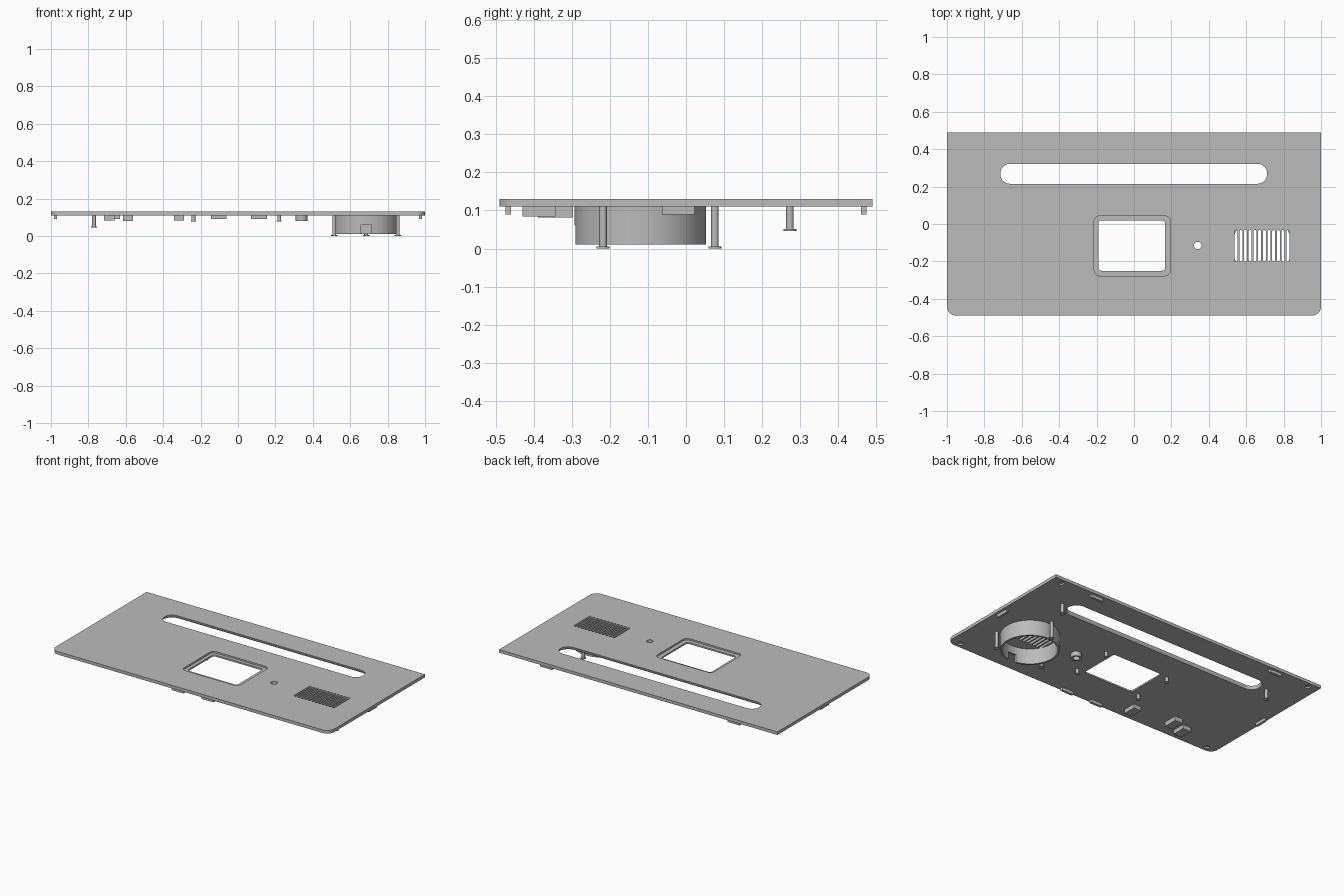
import bpy, bmesh
from math import pi, sin, cos, radians

cube = bpy.data.objects.get("Cube")
if cube:
    bpy.data.objects.remove(cube)

grey = bpy.data.materials.new("plastic_grey")
grey.use_nodes = True
grey.diffuse_color = (0.5, 0.5, 0.5, 1)
grey.node_tree.nodes["Principled BSDF"].inputs["Base Color"].default_value = grey.diffuse_color

TOP, UNDER = 0.13, 0.11
OVER = 0.02  # how far cutters overshoot


def rounded(x0, x1, y0, y1, front=0.0, back=None, steps=10):
    """Rectangle outline with rounded front and back corners."""
    back = front if back is None else back
    corners = [(x1, y1, -1, -1, back), (x0, y1, 1, -1, back),
               (x0, y0, 1, 1, front), (x1, y0, -1, 1, front)]
    pts = []
    for k, (x, y, sx, sy, r) in enumerate(corners):
        if r == 0:
            pts.append((x, y))
            continue
        for i in range(steps + 1):
            a = (k + i / steps) * pi / 2
            pts.append((x + sx * r + r * cos(a), y + sy * r + r * sin(a)))
    return pts


def circle(x, y, r, n=32):
    return [(x + r * cos(2 * pi * i / n), y + r * sin(2 * pi * i / n)) for i in range(n)]


def add_prism(bm, low, z0, z1, high=None):
    """Closed solid between a lower and an upper outline."""
    high = high or low
    a = [bm.verts.new((x, y, z0)) for x, y in low]
    b = [bm.verts.new((x, y, z1)) for x, y in high]
    bm.faces.new(a[::-1])
    bm.faces.new(b)
    n = len(a)
    for i in range(n):
        j = (i + 1) % n
        bm.faces.new((a[i], a[j], b[j], b[i]))


def make(name, *prisms):
    bm = bmesh.new()
    for p in prisms:
        add_prism(bm, *p)
    mesh = bpy.data.meshes.new(name)
    bm.to_mesh(mesh)
    bm.free()
    mesh.materials.append(grey)
    ob = bpy.data.objects.new(name, mesh)
    bpy.context.collection.objects.link(ob)
    return ob


def select(ob):
    bpy.ops.object.select_all(action='DESELECT')
    ob.select_set(True)
    bpy.context.view_layer.objects.active = ob


def smooth(ob):
    select(ob)
    bpy.ops.object.shade_smooth_by_angle(angle=radians(30))


def cut(ob, *prisms):
    cutter = make("cutter", *prisms)
    cutter.hide_render = True
    mod = ob.modifiers.new("cut", 'BOOLEAN')
    mod.operation, mod.solver, mod.object = 'DIFFERENCE', 'EXACT', cutter
    select(ob)
    bpy.ops.object.modifier_apply(modifier=mod.name)
    bpy.data.objects.remove(cutter)


# Face plate: square back corners, rounded front corners
plate = make("face_plate", (rounded(-1, 1, -0.49, 0.49, 0.05, 0), UNDER, TOP))
lo, hi = UNDER - OVER, TOP + OVER

# Stepped display window
cut(plate, (rounded(-0.213, 0.195, -0.277, 0.043, 0.03), TOP - 0.01, hi))
cut(plate, (rounded(-0.19, 0.167, -0.25, 0.02, 0.017), lo, hi))

# Long slot, slightly flared underneath
slot = rounded(-0.715, 0.712, 0.215, 0.322, 0.053, steps=16)
flared = rounded(-0.725, 0.722, 0.205, 0.332, 0.063, steps=16)
cut(plate, (slot, lo, hi))
cut(plate, (flared, UNDER - 0.001, TOP - 0.002, slot))

# Speaker grille, indicator hole and blind corner pockets
grille = [(rounded(x, x + 0.016, -0.2, -0.032, 0.0075, steps=4), lo, hi)
          for x in (0.538 + 0.0251 * i for i in range(12))]
pockets = [(circle(sx * 0.93, sy * 0.455, 0.018), lo, UNDER + 0.01)
           for sx in (-1, 1) for sy in (-1, 1)]
cut(plate, *grille, (circle(0.34, -0.115, 0.02), lo, hi), *pockets)
smooth(plate)

# Speaker ring with cable notch at the front
SX, SY = 0.685, -0.12
ring = make("speaker_ring", (circle(SX, SY, 0.173, 64), 0.01, UNDER))
cut(ring, (circle(SX, SY, 0.161, 64), -OVER, UNDER + OVER))
cut(ring, (rounded(SX - 0.028, SX + 0.028, SY - 0.25, SY - 0.1), -OVER, 0.06))
smooth(ring)

# Indicator collar
collar = make("indicator_collar", (circle(0.34, -0.115, 0.032), 0.08, UNDER))
cut(collar, (circle(0.34, -0.115, 0.02), lo - 0.03, hi))
smooth(collar)


def standoff(name, x, y, bottom, flange=0.017):
    parts = [(circle(x, y, 0.01, 20), bottom, UNDER)]
    if flange:
        parts.append((circle(x, y, flange, 20), bottom, bottom + 0.005))
    smooth(make(name, *parts))


# Speaker standoffs, evenly spaced around the ring
for i in range(3):
    a = pi / 2 + i * 2 * pi / 3
    standoff(f"speaker_standoff_{i + 1}", SX + 0.196 * cos(a), SY + 0.196 * sin(a), 0)

# Rear standoffs and display standoffs
for side, x in (("left", 0.77), ("right", -0.77)):
    standoff(f"rear_standoff_{side}", x, 0.273, 0.046)
for side, x in (("left", 0.22), ("right", -0.238)):
    for end, y in (("front", -0.247), ("back", 0.012)):
        standoff(f"display_standoff_{side}_{end}", x, y, 0.077, 0.013)


def box(name, x, y, w, d, bottom):
    make(name, (rounded(x - w / 2, x + w / 2, y - d / 2, y + d / 2), bottom, UNDER))


# Locating tabs along the edges
for side, s in (("left", 1), ("right", -1)):
    box(f"side_tab_{side}", s * 0.976, -0.02, 0.015, 0.085, 0.09)
    box(f"back_tab_{side}", s * 0.674, 0.467, 0.085, 0.015, 0.09)
    box(f"front_tab_{side}", 0.005 + s * 0.108, -0.467, 0.085, 0.015, 0.09)

# Support blocks
box("support_block_inner", -0.315, -0.386, 0.055, 0.086, 0.084)
box("support_block_middle", -0.588, -0.343, 0.055, 0.092, 0.081)
box("support_block_outer", -0.688, -0.386, 0.058, 0.086, 0.084)
